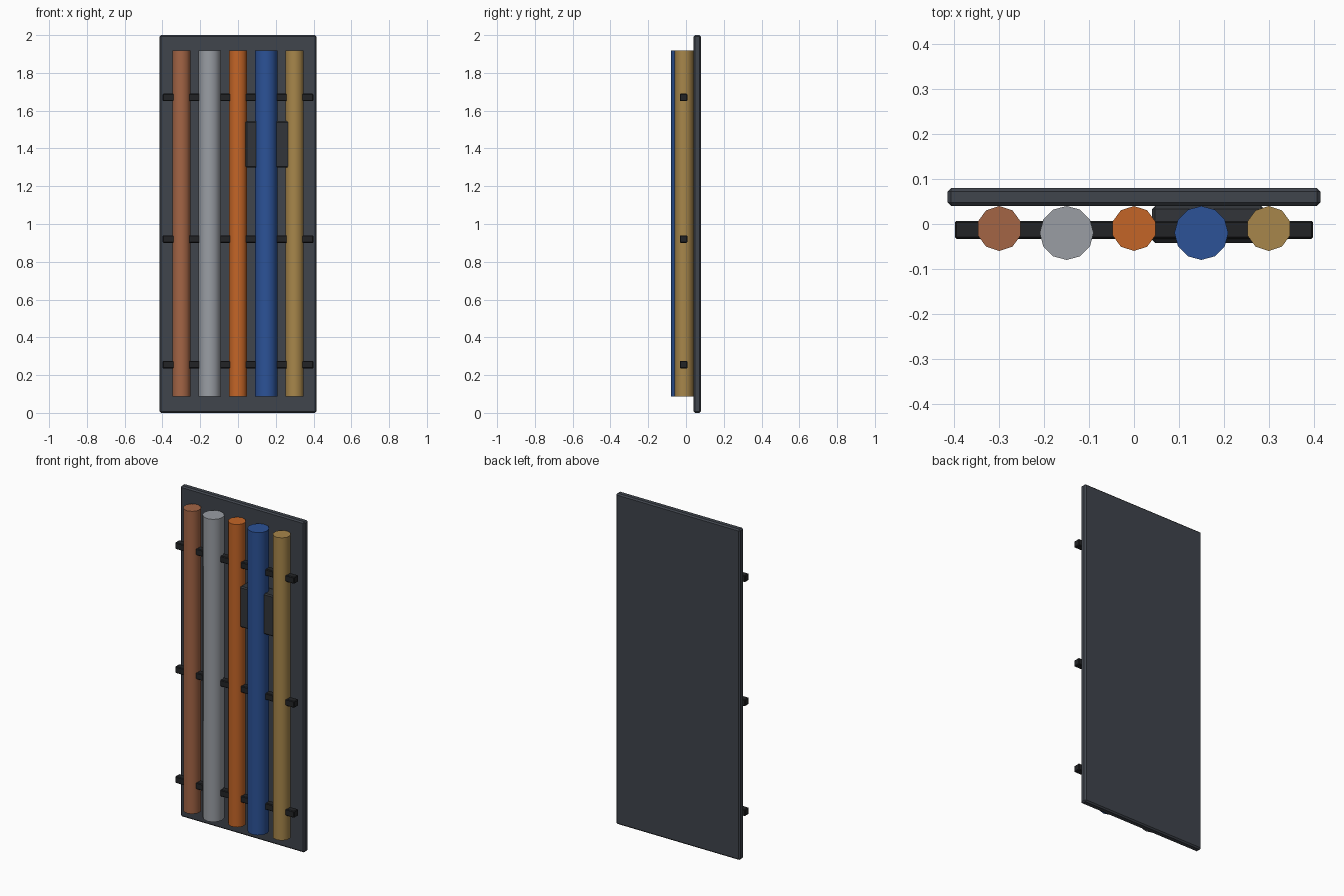
import bpy
from math import radians

if "Cube" in bpy.data.objects:
    bpy.data.objects.remove(bpy.data.objects["Cube"])


def material(name, rgb):
    m = bpy.data.materials.new(name)
    m.diffuse_color = (*rgb, 1)
    m.use_nodes = True
    m.node_tree.nodes["Principled BSDF"].inputs["Base Color"].default_value = m.diffuse_color
    return m


def block(name, lo, hi, mat, bevel):
    """Chamfered box between two corners."""
    bpy.ops.mesh.primitive_cube_add(size=1, location=[(a + b) / 2 for a, b in zip(lo, hi)])
    ob = bpy.context.object
    ob.name = name
    ob.scale = [b - a for a, b in zip(lo, hi)]
    bpy.ops.object.transform_apply(location=False, rotation=False, scale=True)
    ob.data.materials.append(mat)
    mod = ob.modifiers.new("chamfer", 'BEVEL')
    mod.width = bevel
    mod.segments = 1
    return ob


def pipe(name, x, radius, sides, rgb):
    """Vertical pipe resting against the panel face."""
    z0, z1 = 0.088, 1.918
    bpy.ops.mesh.primitive_cylinder_add(vertices=sides, radius=radius, depth=z1 - z0,
                                        location=(x, PANEL_FACE - radius, (z0 + z1) / 2))
    ob = bpy.context.object
    ob.name = name
    ob.data.materials.append(material(name + "_paint", rgb))
    bpy.ops.object.shade_smooth_by_angle(angle=radians(40))


PANEL_FACE = 0.04
panel_mat = material("panel_grey", (0.050, 0.058, 0.072))
strap_mat = material("strap_black", (0.016, 0.017, 0.019))
box_mat = material("box_grey", (0.032, 0.036, 0.042))

# Back panel
block("back_panel", (-0.415, PANEL_FACE, 0), (0.415, 0.08, 2), panel_mat, 0.008)

# Five pipes
pipe("copper_pipe", -0.30, 0.05, 10, (0.37, 0.13, 0.06))
pipe("grey_pipe", -0.15, 0.06, 12, (0.32, 0.34, 0.37))
pipe("orange_pipe", 0.0, 0.05, 10, (0.55, 0.13, 0.02))
pipe("blue_pipe", 0.15, 0.06, 12, (0.025, 0.085, 0.31))
pipe("brass_pipe", 0.30, 0.05, 10, (0.39, 0.24, 0.07))

# Straps running through the pipes
for i, z in enumerate((0.255, 0.92, 1.67)):
    block(f"strap_{i + 1}", (-0.399, -0.033, z - 0.02), (0.399, 0.007, z + 0.02), strap_mat, 0.004)

# Junction box between the panel and the right-hand pipes
block("junction_box", (0.04, -0.042, 1.298), (0.29, 0.04, 1.545), box_mat, 0.007)
